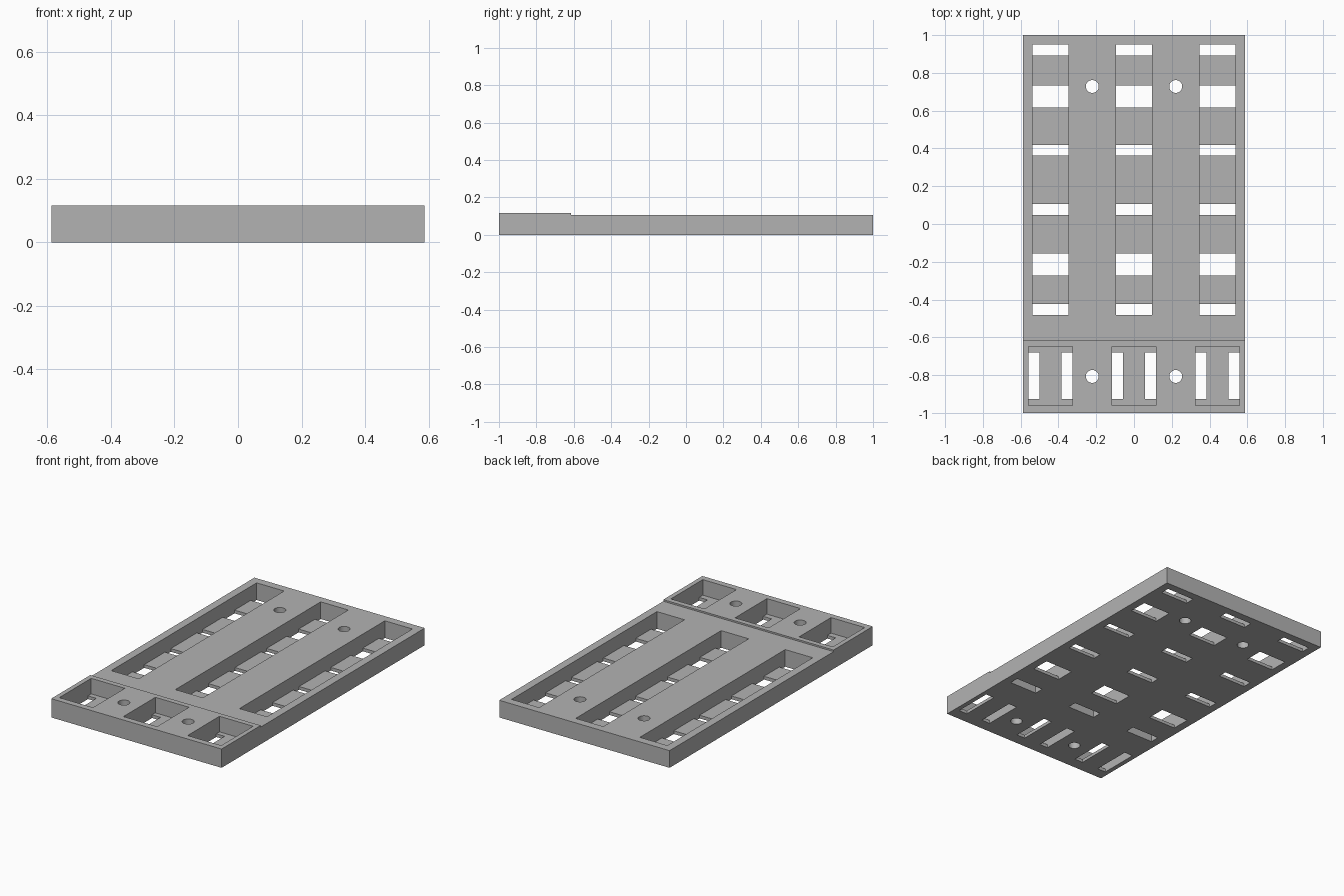
import bpy, bmesh
from mathutils import Matrix

if "Cube" in bpy.data.objects:
    bpy.data.objects.remove(bpy.data.objects["Cube"], do_unlink=True)

W, TOP, RAISED, FLOOR = 0.587, 0.107, 0.117, 0.02
COLUMNS = (-0.442, 0, 0.442)

grey = bpy.data.materials.new("grey plastic")
grey.use_nodes = True
colour = (0.45, 0.45, 0.45, 1)
grey.diffuse_color = colour
grey.node_tree.nodes["Principled BSDF"].inputs["Base Color"].default_value = colour


def make_object(name, bm):
    bmesh.ops.recalc_face_normals(bm, faces=bm.faces)
    mesh = bpy.data.meshes.new(name)
    bm.to_mesh(mesh)
    bm.free()
    mesh.materials.append(grey)
    obj = bpy.data.objects.new(name, mesh)
    bpy.context.collection.objects.link(obj)
    return obj


def add_box(bm, x0, x1, y0, y1, z0, z1):
    size = Matrix.Diagonal((x1 - x0, y1 - y0, z1 - z0, 1))
    place = Matrix.Translation(((x0 + x1) / 2, (y0 + y1) / 2, (z0 + z1) / 2))
    bmesh.ops.create_cube(bm, size=1, matrix=place @ size)


# Base plate: stepped side profile extruded across the width
bm = bmesh.new()
profile = [(-1, 0), (1, 0), (1, TOP), (-0.615, TOP), (-0.615, RAISED), (-1, RAISED)]
side = bm.faces.new([bm.verts.new((-W, y, z)) for y, z in profile])
extruded = bmesh.ops.extrude_face_region(bm, geom=[side])["geom"]
bmesh.ops.translate(bm, vec=(2 * W, 0, 0),
                    verts=[v for v in extruded if isinstance(v, bmesh.types.BMVert)])
plate = make_object("base_plate", bm)

# Blind recesses: three long channels and three front pockets
recesses = bmesh.new()
for x in COLUMNS:
    add_box(recesses, x - 0.095, x + 0.095, -0.481, 0.95, FLOOR, 0.3)
    add_box(recesses, x - 0.116, x + 0.116, -0.962, -0.648, FLOOR, 0.3)

# Slots through the floors, and round screw holes
slots = bmesh.new()
channel_slots = [(-0.481, -0.423), (-0.273, -0.156), (0.048, 0.106),
                 (0.362, 0.418), (0.616, 0.733), (0.892, 0.95)]
for x in COLUMNS:
    for y0, y1 in channel_slots:
        add_box(slots, x - 0.095, x + 0.095, y0, y1, -0.1, 0.06)
    for x0, x1 in ((-0.116, -0.058), (0.058, 0.116)):
        add_box(slots, x + x0, x + x1, -0.926, -0.68, -0.1, 0.06)
for x in (-0.221, 0.221):
    for y in (-0.807, 0.728):
        bmesh.ops.create_cone(slots, cap_ends=True, segments=48, radius1=0.034,
                              radius2=0.034, depth=0.6,
                              matrix=Matrix.Translation((x, y, 0.1)))

# Cut the plate
for name, bm in (("recess_cutter", recesses), ("slot_cutter", slots)):
    cutter = make_object(name, bm)
    cutter.hide_render = True
    cutter.hide_viewport = True
    cut = plate.modifiers.new(name, "BOOLEAN")
    cut.operation, cut.solver, cut.object = "DIFFERENCE", "EXACT", cutter

# Apply the cuts and remove the cutters
bpy.context.view_layer.update()
result = bpy.data.meshes.new_from_object(
    plate.evaluated_get(bpy.context.evaluated_depsgraph_get()))
plate.modifiers.clear()
plate.data = result
for name in ("recess_cutter", "slot_cutter"):
    bpy.data.objects.remove(bpy.data.objects[name], do_unlink=True)

# Smooth only the round hole walls
bpy.context.view_layer.objects.active = plate
plate.select_set(True)
bpy.ops.object.shade_smooth_by_angle()
